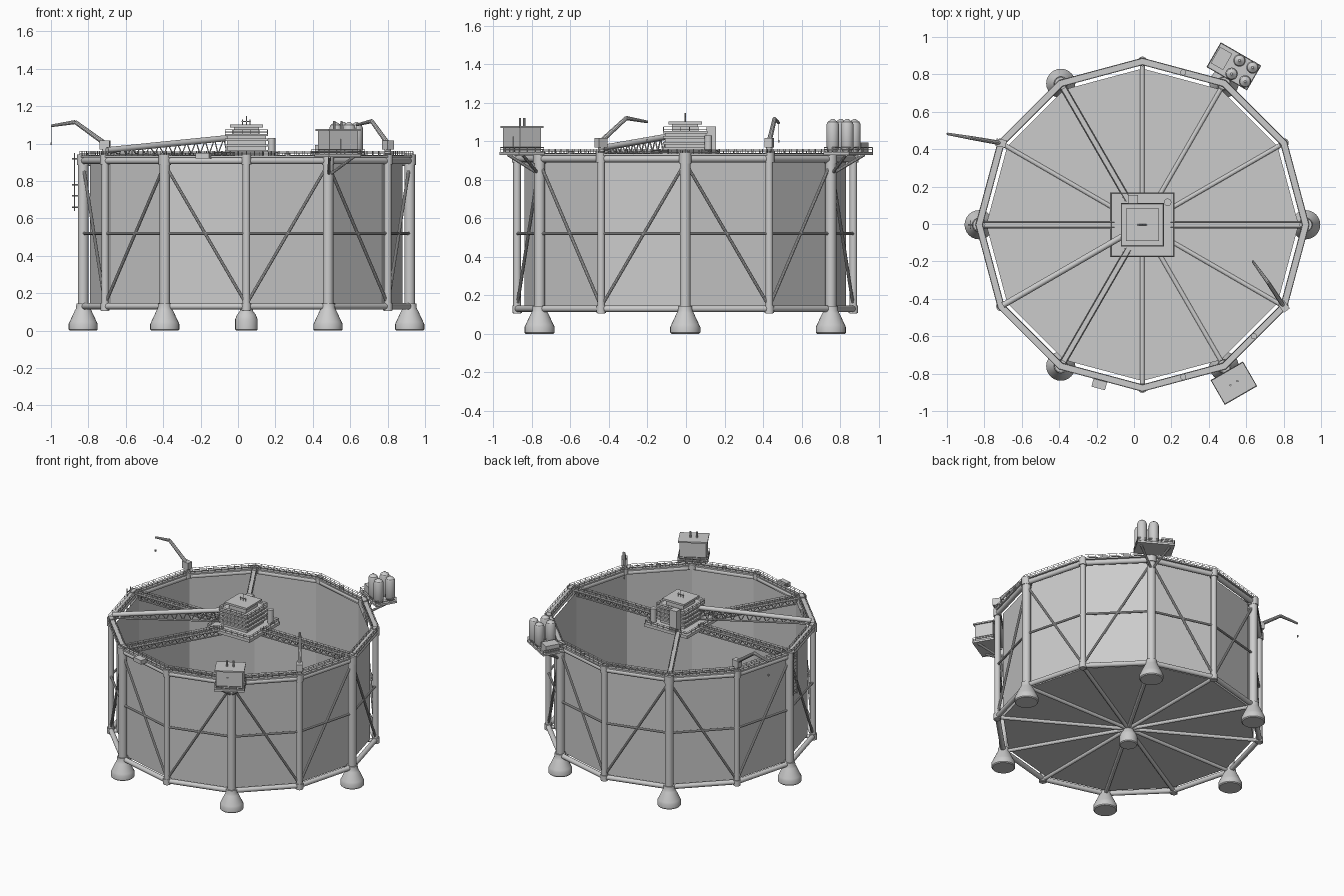
import bpy, bmesh, math
from mathutils import Vector, Matrix

if "Cube" in bpy.data.objects:
    bpy.data.objects.remove(bpy.data.objects["Cube"])

C = Vector((0.045, -0.004, 0))
R = 0.873
parts = {}


def bm_of(name):
    return parts.setdefault(name, bmesh.new())


def tube(name, p, q, r, n=12, r2=None):
    p, q = Vector(p), Vector(q)
    d = q - p
    m = Matrix.Translation((p + q) / 2) @ d.to_track_quat('Z', 'Y').to_matrix().to_4x4()
    bmesh.ops.create_cone(bm_of(name), cap_ends=True, segments=n, radius1=r,
                          radius2=r if r2 is None else r2, depth=d.length, matrix=m)


def box(name, c, size, rot=0.0):
    m = Matrix.Translation(c) @ Matrix.Rotation(rot, 4, 'Z') @ Matrix.Diagonal((*size, 1))
    bmesh.ops.create_cube(bm_of(name), size=1, matrix=m)


def lathe(name, c, profile, n=24):
    bm = bm_of(name)
    rings = [[bm.verts.new((c[0] + r * math.cos(2 * math.pi * i / n),
                            c[1] + r * math.sin(2 * math.pi * i / n), z)) for i in range(n)]
             for r, z in profile]
    for a, b in zip(rings, rings[1:]):
        for i in range(n):
            j = (i + 1) % n
            bm.faces.new((a[i], a[j], b[j], b[i]))
    bm.faces.new(rings[0][::-1])
    bm.faces.new(rings[-1])


def at(deg, r=R, z=0.0):
    a = math.radians(deg)
    return C + Vector((r * math.cos(a), r * math.sin(a), z))


def railing(name, p, q, h=0.024, step=0.045):
    p, q = Vector(p), Vector(q)
    up = Vector((0, 0, h))
    for k in (0.5, 1):
        tube(name, p + up * k, q + up * k, 0.0016, 4)
    n = max(1, round((q - p).length / step))
    for i in range(n + 1):
        a = p.lerp(q, i / n)
        tube(name, a, a + up, 0.0018, 4)


def square_railing(name, c, sx, sy, rot=0.0, h=0.024):
    m = Matrix.Translation(c) @ Matrix.Rotation(rot, 4, 'Z')
    pts = [m @ Vector((x * sx / 2, y * sy / 2, 0)) for x, y in ((-1, -1), (1, -1), (1, 1), (-1, 1))]
    for i in range(4):
        railing(name, pts[i], pts[(i + 1) % 4], h)


# Ring frame: columns, feet, beams, braces
for i in range(12):
    a, b = 30 * i, 30 * i + 30
    if i % 2 == 0:
        tube('main_column', at(a, z=0.1), at(a, z=0.93), 0.028, 20)
        lathe('column_foot', at(a), [(0.072, 0), (0.078, 0.006), (0.078, 0.035), (0.072, 0.048),
                                     (0.044, 0.108), (0.038, 0.118), (0.036, 0.145)])
        lathe('top_node', at(a), [(0.033, 0.885), (0.033, 0.942)], 20)
        tube('diagonal_brace', at(a, z=0.89), at(a + 30, z=0.14), 0.0085, 10)
        tube('diagonal_brace', at(a, z=0.89), at(a - 30, z=0.14), 0.0085, 10)
    else:
        tube('slim_column', at(a, z=0.105), at(a, z=0.93), 0.02, 16)
        lathe('top_node', at(a), [(0.026, 0.888), (0.026, 0.942)], 20)
        lathe('bottom_node', at(a), [(0.025, 0.108), (0.025, 0.148)], 20)
    tube('bottom_beam', at(a, z=0.13), at(b, z=0.13), 0.017, 16)
    tube('top_beam', at(a, z=0.908), at(b, z=0.908), 0.018, 16)
    tube('middle_brace', at(a, z=0.52), at(b, z=0.52), 0.008, 10)
    tube('floor_spoke', at(a, z=0.125), at(a, 0, 0.125), 0.013, 12)
    mid = (at(a) + at(b)) / 2
    box('ring_walkway', mid + Vector((0, 0, 0.93)), (0.038, 0.43, 0.01), math.radians(a + 15))
    for r in (R - 0.018, R + 0.018):
        railing('ring_railing', at(a, r, 0.934), at(b, r, 0.934))

lathe('centre_foot', C, [(0.054, 0), (0.06, 0.006), (0.06, 0.06), (0.05, 0.085), (0.035, 0.105), (0.03, 0.14)])

# Net pen: open twelve-sided drum with floor
bm = bm_of('net_pen')
low = [bm.verts.new(at(30 * i, 0.835, 0.13)) for i in range(12)]
top = [bm.verts.new(at(30 * i, 0.835, 0.912)) for i in range(12)]
for i in range(12):
    j = (i + 1) % 12
    bm.faces.new((low[i], low[j], top[j], top[i]))
bm.faces.new(low[::-1])

# Walkway spokes to the hub
for a in (0, 120, 180, 240):
    side = at(a + 90, 0.014) - C
    p, q = at(a, 0.85, 0.926), at(a, 0.15, 0.926)
    box('spoke_deck', (p + q) / 2, (0.7, 0.03, 0.008), math.radians(a))
    for s in (-1, 1):
        tube('spoke_truss', p + side * s, q + side * s, 0.005, 8)
        railing('spoke_railing', p + side * s, q + side * s)
    dz = Vector((0, 0, -0.04))
    tube('spoke_truss', p + dz, q + dz, 0.005, 8)
    for k in range(14):
        u, v, w = p.lerp(q, k / 14), p.lerp(q, (k + 0.5) / 14) + dz, p.lerp(q, (k + 1) / 14)
        for s in (-1, 1):
            tube('spoke_truss', u + side * s, v, 0.0025, 5)
            tube('spoke_truss', v, w + side * s, 0.0025, 5)

# Inclined feed pipe on a lattice
p, q = at(210, 0.86, 0.965), at(210, 0.11, 1.03)
tube('feed_pipe', p, q, 0.016, 16)
g0, g1 = at(210, 0.84, 0.94), at(210, 0.12, 0.945)
tube('feed_pipe_lattice', g0, g1, 0.006, 8)
for k in range(13):
    a0, a1 = g0.lerp(g1, k / 13), g0.lerp(g1, (k + 1) / 13)
    m = p.lerp(q, (k + 0.5) / 13)
    tube('feed_pipe_lattice', a0, m, 0.0035, 6)
    tube('feed_pipe_lattice', m, a1, 0.0035, 6)

# Central hub building
H = lambda x, y, z: C + Vector((x, y, z))
box('hub_platform', H(0, 0, 0.918), (0.345, 0.345, 0.022))
square_railing('hub_railing', H(0, 0, 0.929), 0.335, 0.335)
box('hub_lower_block', H(0, 0, 0.945), (0.19, 0.19, 0.04))
for z in (0.96, 0.99, 1.02, 1.046):
    box('hub_floor_slab', H(0, 0, z), (0.23, 0.23, 0.012))
box('hub_middle_block', H(0, 0, 1.0), (0.2, 0.2, 0.09))
for s in (-1, 1):
    for k in range(7):
        box('hub_window_post', H(s * 0.102, -0.09 + 0.03 * k, 1.0), (0.006, 0.006, 0.09))
        box('hub_window_post', H(-0.09 + 0.03 * k, s * 0.102, 1.0), (0.006, 0.006, 0.09))
square_railing('hub_railing', H(0, 0, 1.05), 0.225, 0.225)
box('hub_control_room', H(0, 0, 1.068), (0.135, 0.135, 0.04))
box('hub_roof', H(0, 0, 1.094), (0.175, 0.175, 0.014))
tube('hub_mast', H(0, 0, 1.1), H(0, 0, 1.147), 0.003, 8)
tube('hub_mast', H(-0.025, 0, 1.118), H(0.025, 0, 1.118), 0.003, 8)
for x in (-0.02, 0.02):
    tube('hub_mast', H(x, 0, 1.1), H(x, 0, 1.128), 0.003, 8)
box('hub_stair_tower', H(-0.05, 0.135, 1.0), (0.055, 0.05, 0.15))
tube('hub_silo', H(0.135, 0.12, 0.93), H(0.135, 0.12, 1.03), 0.02, 16)

# Cranes
for base, elbow, tip in ((at(150), (-0.87, 0.46, 1.115), (-0.998, 0.482, 1.095)),
                         (at(330), (0.715, -0.31, 1.12), (0.635, -0.2, 1.1))):
    d = Vector(tip) - base
    rot = math.atan2(d.y, d.x)
    top_p = base + Vector((0, 0, 1.0))
    tube('crane_pedestal', base + Vector((0, 0, 0.93)), top_p, 0.017, 16)
    box('crane_cab', base + Vector((0, 0, 0.992)), (0.055, 0.04, 0.05), rot)
    tube('crane_boom', top_p, elbow, 0.013, 10, 0.011)
    tube('crane_boom', elbow, tip, 0.011, 10, 0.007)
    tube('crane_cable', tip, Vector(tip) - Vector((0, 0, 0.09)), 0.001, 4)
    box('crane_hook', Vector(tip) - Vector((0, 0, 0.096)), (0.008, 0.008, 0.014))

# Outboard platforms with knee braces
for deg, sx in ((60, 0.25), (300, 0.2)):
    rot = math.radians(deg)
    c = at(deg, 0.978, 0.936)
    box('outboard_platform', c, (0.153, sx, 0.014), rot)
    square_railing('outboard_railing', c + Vector((0, 0, 0.007)), 0.148, sx - 0.005, rot)
    side = at(deg + 90, sx * 0.38) - C
    for s in (-1, 1):
        tube('platform_knee_brace', at(deg, 0.88, 0.83), at(deg, 1.02, 0.93) + side * s, 0.008, 10)

# Feed silos
for x, y in ((0.564, 0.874), (0.634, 0.837), (0.522, 0.803), (0.594, 0.762)):
    lathe('feed_silo', (x, y), [(0.02, 0.94), (0.033, 0.965), (0.033, 1.085), (0.027, 1.1),
                                (0.012, 1.11), (0.006, 1.116)], 20)
box('silo_pump_house', (0.468, 0.885, 0.968), (0.1, 0.075, 0.05), math.radians(60))

# Machinery house
rot = math.radians(300)
c = at(300, 0.978)
box('machinery_house', c + Vector((0, 0, 1.005)), (0.125, 0.175, 0.13), rot)
box('machinery_house_roof', c + Vector((0, 0, 1.073)), (0.145, 0.195, 0.01), rot)
box('machinery_house_door', c + at(300, 0.063) - C + Vector((0, 0, 0.985)), (0.006, 0.04, 0.08), rot)
t = at(30, 0.022) - C
for s in (-1, 1):
    tube('exhaust_stack', c + t * s + Vector((0, 0, 1.07)), c + t * s + Vector((0, 0, 1.12)), 0.006, 10)

# Boarding ladder on the left column
for y in (-0.02, 0.02):
    tube('boarding_ladder', at(180, R + 0.045, 0.64) + Vector((0, y, 0)),
         at(180, R + 0.045, 0.95) + Vector((0, y, 0)), 0.003, 6)
for k in range(12):
    z = 0.65 + 0.025 * k
    tube('boarding_ladder', at(180, R + 0.045, z) + Vector((0, -0.02, 0)),
         at(180, R + 0.045, z) + Vector((0, 0.02, 0)), 0.0025, 6)
for z in (0.66, 0.72, 0.78, 0.92):
    tube('boarding_ladder', at(180, R, z), at(180, R + 0.06, z), 0.004, 6)

# Small winches and side cabinet on the ring
for a in (75, 285, 315):
    tube('ring_winch', at(a, 0.843, 0.93), at(a, 0.843, 0.952), 0.016, 14)
box('side_cabinet', (-0.185, -0.855, 0.935), (0.075, 0.05, 0.03), math.radians(-15))

# Turn every part into an object
for name, bm in parts.items():
    me = bpy.data.meshes.new(name)
    bmesh.ops.recalc_face_normals(bm, faces=bm.faces)
    bm.to_mesh(me)
    bm.free()
    ob = bpy.data.objects.new(name, me)
    bpy.context.collection.objects.link(ob)
    ob.select_set(True)
    bpy.context.view_layer.objects.active = ob
bpy.ops.object.shade_smooth_by_angle(angle=math.radians(29))
